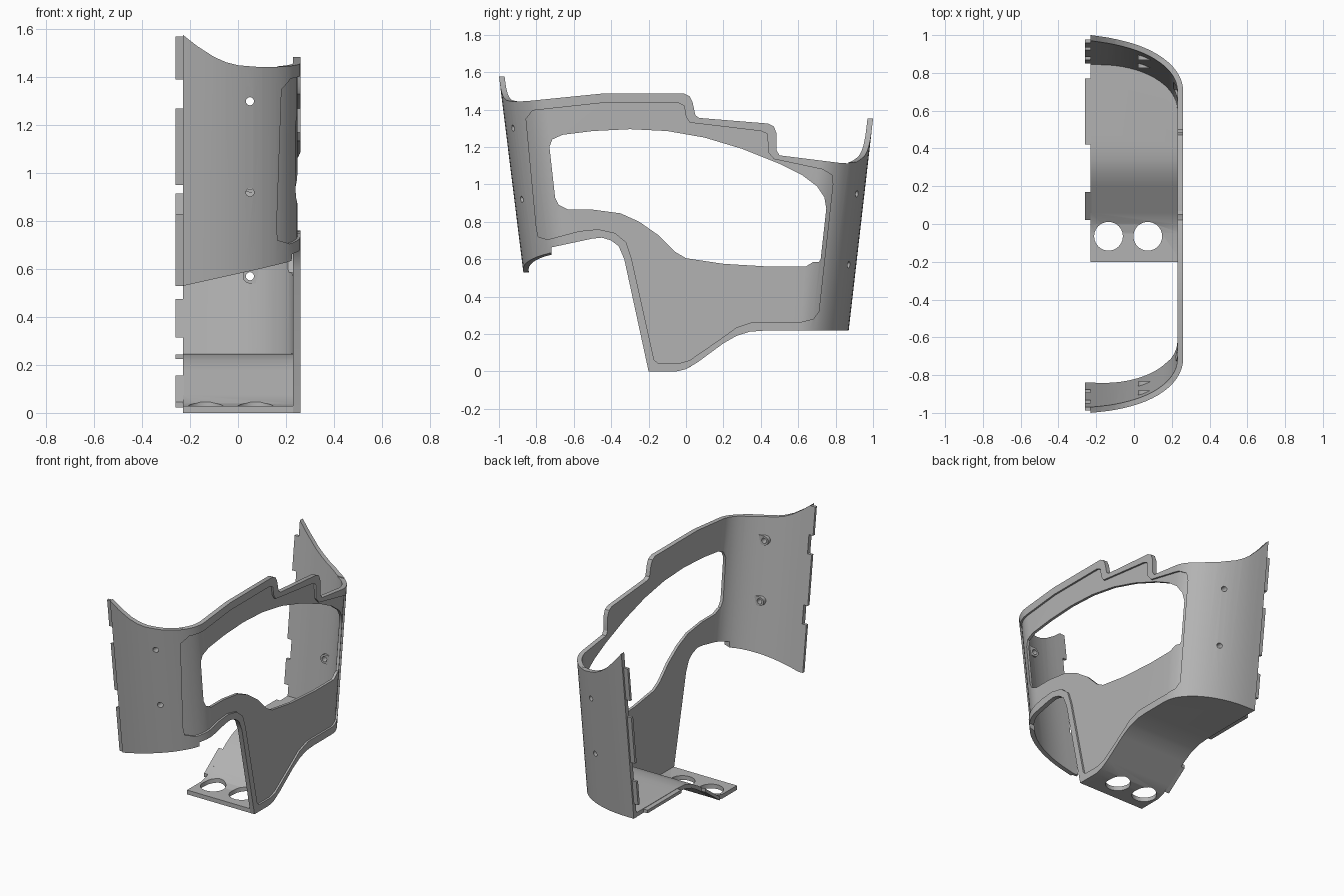
import bpy, bmesh
from math import cos, sin, pi

if "Cube" in bpy.data.objects:
    bpy.data.objects.remove(bpy.data.objects["Cube"])

grey = bpy.data.materials.new("plain_grey")
grey.use_nodes = True
grey.diffuse_color = (0.45, 0.45, 0.45, 1)
grey.node_tree.nodes["Principled BSDF"].inputs["Base Color"].default_value = grey.diffuse_color

EDGE, SIDE, WALL, GROOVE = -0.23, 0.26, 0.03, 0.012


def front_y(z):
    return -1 + 0.124 * (1.58 - z)


def back_y(z):
    return 1 - 0.115 * (1.35 - z)


def loft(name, low, high):
    """Closed solid between two matching rings."""
    bm = bmesh.new()
    a = [bm.verts.new(p) for p in low]
    b = [bm.verts.new(p) for p in high]
    n = len(a)
    for i in range(n):
        j = (i + 1) % n
        bm.faces.new((a[i], a[j], b[j], b[i]))
    bm.faces.new(a[::-1])
    bm.faces.new(b)
    bmesh.ops.recalc_face_normals(bm, faces=bm.faces)
    mesh = bpy.data.meshes.new(name)
    bm.to_mesh(mesh)
    bm.free()
    mesh.materials.append(grey)
    ob = bpy.data.objects.new(name, mesh)
    bpy.context.collection.objects.link(ob)
    return ob


def prism(name, pts, axis, lo, hi):
    """Extrude a flat outline along x (0) or y (1) or z (2)."""
    def ring(t):
        return [(p[:axis] + (t,) + p[axis:]) for p in pts]
    return loft(name, ring(lo), ring(hi))


def cut(ob, tool, op="DIFFERENCE"):
    mod = ob.modifiers.new("cut", "BOOLEAN")
    mod.operation, mod.solver, mod.object = op, "EXACT", tool
    dg = bpy.context.evaluated_depsgraph_get()
    mesh = bpy.data.meshes.new_from_object(ob.evaluated_get(dg))
    ob.modifiers.clear()
    ob.data = mesh
    bpy.data.objects.remove(tool)


def circle(u, v, r, n=24):
    return [(u + r * cos(2 * pi * i / n), v + r * sin(2 * pi * i / n)) for i in range(n)]


def plan(z, d):
    """U-shaped plan curve at height z, moved inward by d."""
    n, cx = 16, -0.18
    a, b = SIDE - cx - d, 0.27 - d
    yf, yb = front_y(z) + d, back_y(z) - d
    arc = [(cx + a * sin(pi / 2 * i / n), b * (1 - cos(pi / 2 * i / n))) for i in range(n + 1)]
    pts = [(EDGE, yf, z)] + [(x, yf + h, z) for x, h in arc]
    return pts + [(x, yb - h, z) for x, h in arc[::-1]] + [(EDGE, yb, z)]


def shell_layer(name, d0, d1):
    return loft(name, *[plan(z, d0) + plan(z, d1)[::-1] for z in (-0.1, 1.8)])


def filled(d):
    return loft("inside", plan(-0.1, d), plan(1.8, d))


# Outlines in the side plane
underside = [(-.2, 0), (-.05, 0), (0, .012), (.06, .047), (.2, .15), (.27, .19), (.34, .212), (.42, .218)]
outline = underside + [
    (1.1, .218), (1.1, 1.7), (.87, 1.7), (.87, 1.112), (.82, 1.115), (.5, 1.155), (.485, 1.18),
    (.485, 1.27), (.47, 1.31), (.44, 1.325), (.07, 1.355), (.05, 1.37), (.035, 1.44), (.02, 1.47),
    (-.01, 1.485), (-.45, 1.485), (-.85, 1.445), (-.85, 1.7), (-1.1, 1.7), (-1.1, .3), (-.72, .3),
    (-.72, .663), (-.5, .71), (-.45, .715), (-.4, .7), (-.36, .67), (-.33, .6)]
window = [
    (-.73, 1.2), (-.715, 1.24), (-.66, 1.265), (-.5, 1.285), (-.3, 1.295), (-.1, 1.285), (.1, 1.25),
    (.3, 1.19), (.5, 1.11), (.62, 1.05), (.7, .99), (.74, .93), (.75, .87), (.72, .6), (.71, .585),
    (.68, .585), (.64, .56), (.45, .56), (.2, .575), (0, .605), (-.06, .64), (-.15, .73),
    (-.25, .8), (-.35, .845), (-.5, .865), (-.63, .865), (-.68, .89), (-.7, .93)]
inset = [
    (-.17, .06), (-.15, .045), (-.03, .045), (.02, .06), (.18, .17), (.27, .235), (.36, .265),
    (.62, .265), (.68, .28), (.71, .32), (.785, 1), (.78, 1.05), (.73, 1.08), (.47, 1.135),
    (.44, 1.17), (.435, 1.27), (.4, 1.285), (.02, 1.33), (0, 1.36), (-.01, 1.42), (-.04, 1.435),
    (-.45, 1.435), (-.82, 1.395), (-.855, 1.35), (-.8, .77), (-.79, .72), (-.74, .705),
    (-.57, .75), (-.47, .76), (-.38, .74), (-.32, .69), (-.29, .6)]

# Curved body shell: front wall, side panel and back wall
body = shell_layer("body_shell", 0, WALL)
cut(body, prism("side_outline", outline, 0, -.5, .5), "INTERSECT")

# Swept top edges and sloping lower front edge
front_top = [(-.3, 1.62), (-.23, 1.577), (-.17, 1.53), (-.1, 1.485), (-.05, 1.463), (0, 1.45),
             (.1, 1.442), (.2, 1.445), (.3, 1.455)]
back_top = [(-.3, 1.42), (-.23, 1.352), (-.17, 1.28), (-.1, 1.21), (-.05, 1.175), (0, 1.15),
            (.1, 1.12), (.2, 1.112), (.3, 1.11)]
front_low = [(-.3, .514), (.1, .603), (.2, .627), (.3, .66)]
cut(body, prism("trim", front_top + [(.3, 1.9), (-.3, 1.9)], 1, -1.3, -.845))
cut(body, prism("trim", back_top + [(.3, 1.9), (-.3, 1.9)], 1, .865, 1.3))
cut(body, prism("trim", front_low + [(.3, .2), (-.3, .2)], 1, -1.3, -.7))

# Shallow recess and window in the side panel
recess = shell_layer("recess", -.05, GROOVE)
cut(recess, prism("inset_outline", inset, 0, 0, .5), "INTERSECT")
cut(body, recess)
cut(body, prism("window", window, 0, 0, .5))

# Floor with two round holes
bottom = underside + [(1, .22)]
floor = prism("floor", bottom + [(y, z + .028) for y, z in bottom[::-1]], 0, EDGE, .25)
cut(floor, filled(.004), "INTERSECT")
for x in (-.135, .073):
    cut(floor, prism("hole", circle(x, -.065, .076, 40), 2, -.1, .2))

# Screw bosses with ribs on the inner faces of both walls
BOSS_X, HOLE_R = .05, .017
parts = [body, floor]
for side, wall_y, heights in ((1, front_y, (1.3, .92)), (-1, back_y, (.95, .57))):
    for z in heights:
        y = wall_y(z)
        near, far = sorted((y - side * .05, y + side * .1))
        cut(body, prism("hole", circle(BOSS_X, z, HOLE_R), 1, near, far))
        shoe = [(BOSS_X - .03 * sin(pi * i / 12), z + .03 * cos(pi * i / 12)) for i in range(13)]
        shoe += [(.17, z - .03), (.17, z + .03)]
        boss = prism("screw_boss", shoe, 1, *sorted((y, y + side * .085)))
        cut(boss, filled(.02), "INTERSECT")
        cut(boss, prism("hole", circle(BOSS_X, z, HOLE_R), 1, near, far))
        pocket = [(.085, z - .018), (.16, z - .018), (.16, z + .018), (.085, z + .018)]
        cut(boss, prism("pocket", pocket, 1, near, far))
        parts.append(boss)

# Locating tabs along the open edge
for side, wall_y, spans in (
        (1, front_y, ((1.39, 1.57), (.95, 1.27), (.53, .83))),
        (-1, back_y, ((1.03, 1.25), (.6, .915), (.315, .475)))):
    for z0, z1 in spans:
        a, b = side * GROOVE, side * WALL
        quad = [(wall_y(z0) + a, z0), (wall_y(z0) + b, z0), (wall_y(z1) + b, z1), (wall_y(z1) + a, z1)]
        parts.append(prism("wall_tab", quad, 0, -SIDE, EDGE + .005))
for quad in ([(.42, .224), (.77, .224), (.77, .244), (.42, .244)],
             [(.02, .022), (.17, .133), (.17, .156), (.02, .046)]):
    parts.append(prism("floor_tab", quad, 0, -SIDE, EDGE + .005))

# Smooth curves with sharp edges kept
for ob in bpy.context.view_layer.objects:
    ob.select_set(ob in parts)
bpy.context.view_layer.objects.active = body
bpy.ops.object.shade_smooth_by_angle(angle=pi / 6)
